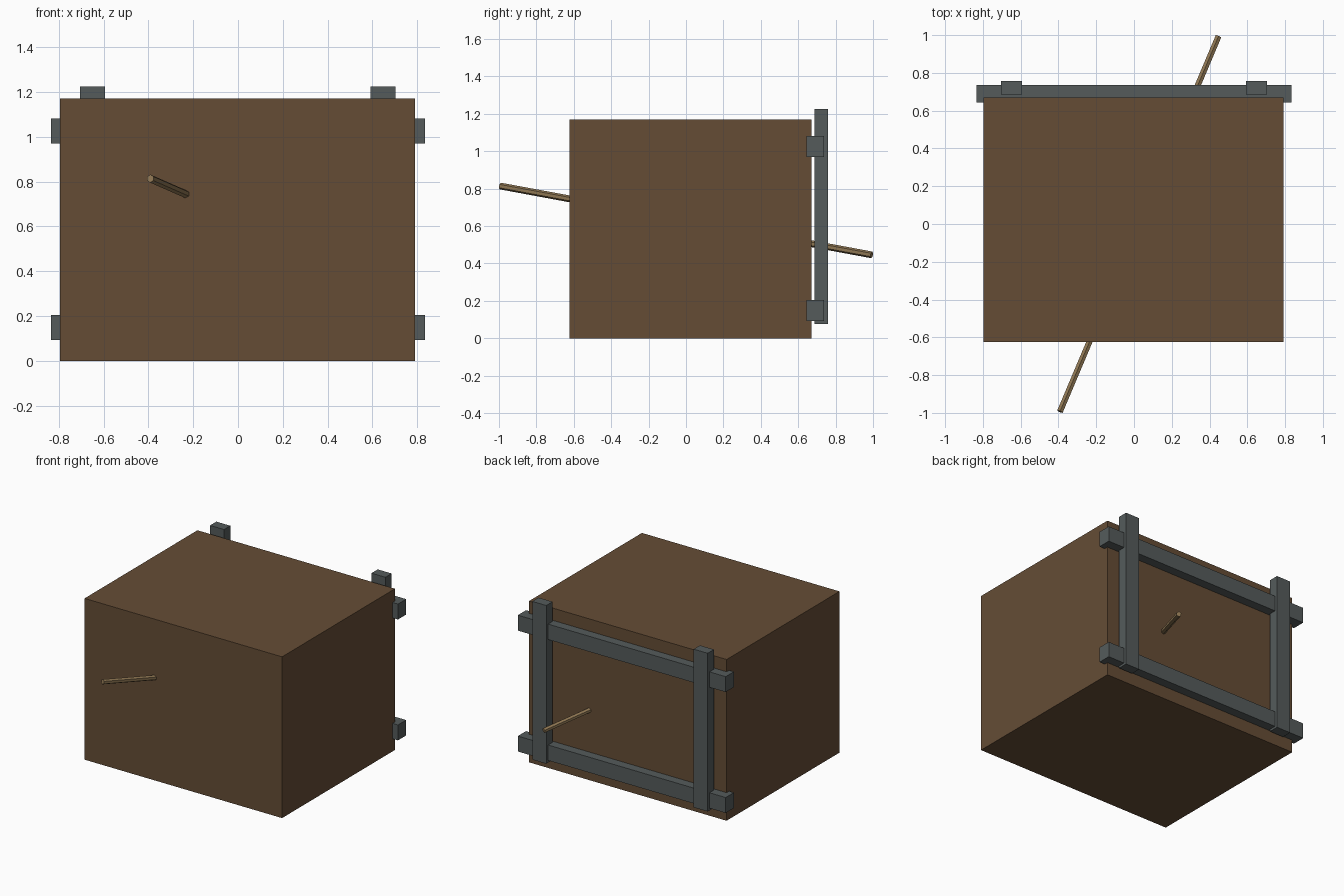
import bpy
from mathutils import Vector

if "Cube" in bpy.data.objects:
    bpy.data.objects.remove(bpy.data.objects["Cube"])


def material(name, color):
    m = bpy.data.materials.new(name)
    m.diffuse_color = (*color, 1)
    m.use_nodes = True
    m.node_tree.nodes["Principled BSDF"].inputs["Base Color"].default_value = m.diffuse_color
    return m


wood = material("brown wood", (0.130, 0.073, 0.036))
iron = material("grey iron", (0.090, 0.105, 0.105))
pale = material("pale wood", (0.270, 0.180, 0.085))


def block(name, x, y, z, mat):
    """Box from (min, max) ranges on each axis."""
    bpy.ops.mesh.primitive_cube_add(size=1)
    o = bpy.context.object
    o.name = name
    o.location = [(a + b) / 2 for a, b in (x, y, z)]
    o.scale = [b - a for a, b in (x, y, z)]
    o.data.materials.append(mat)
    return o


# Solid body
block("body", (-0.796, 0.791), (-0.624, 0.671), (0, 1.171), wood)

# Horizontal rails of the back frame
for name, z in (("lower_rail", 0.148), ("upper_rail", 1.026)):
    block(name, (-0.835, 0.835), (0.643, 0.737), (z - 0.056, z + 0.056), iron)

# Vertical bars of the back frame
for name, x in (("left_bar", -0.649), ("right_bar", 0.648)):
    block(name, (x - 0.056, x + 0.056), (0.686, 0.758), (0.076, 1.225), iron)

# Slanted hexagonal rod running through the body
a, b = Vector((-0.392, -0.993, 0.814)), Vector((0.447, 0.993, 0.446))
bpy.ops.mesh.primitive_cylinder_add(vertices=6, radius=0.018, depth=(b - a).length,
                                    location=(a + b) / 2)
rod = bpy.context.object
rod.name = "rod"
rod.rotation_euler = (b - a).to_track_quat('Z', 'Y').to_euler()
rod.data.materials.append(pale)
